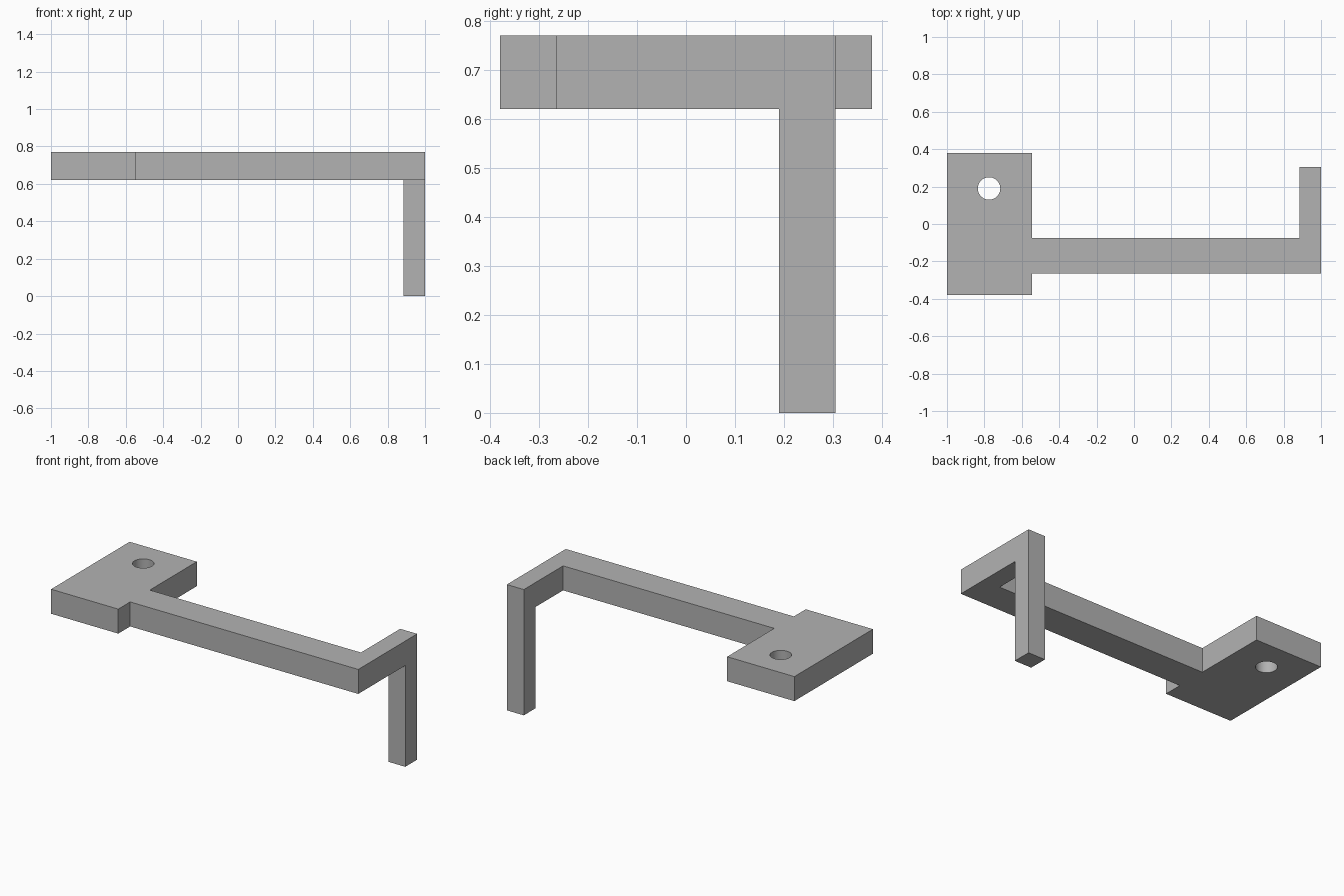
import bpy
import bmesh
import math

if "Cube" in bpy.data.objects:
    bpy.data.objects.remove(bpy.data.objects["Cube"], do_unlink=True)

BOTTOM, TOP = 0.62, 0.77

grey = bpy.data.materials.new("plain_grey")
grey.use_nodes = True
colour = (0.45, 0.45, 0.45, 1)
grey.diffuse_color = colour
grey.node_tree.nodes["Principled BSDF"].inputs["Base Color"].default_value = colour

# Bracket outline: mounting plate, long arm and short return at its end
outline = [(-1, -0.38), (-0.545, -0.38), (-0.545, -0.265), (1, -0.265),
           (1, 0.19), (0.885, 0.19), (0.885, -0.075), (-0.545, -0.075),
           (-0.545, 0.38), (-1, 0.38)]
bm = bmesh.new()
verts = [bm.verts.new((x, y, BOTTOM)) for x, y in outline]
body = bm.faces.new(verts)

# Square end of the return, from which the leg drops
corners = [bm.verts.new((x, 0.305, BOTTOM)) for x in (1, 0.885)]
leg_end = bm.faces.new([verts[4], corners[0], corners[1], verts[5]])


def extrude(faces, dz):
    """Extrude faces vertically, leaving the originals in place."""
    new = bmesh.ops.extrude_face_region(bm, geom=faces, use_keep_orig=True)["geom"]
    moved = [v for v in new if isinstance(v, bmesh.types.BMVert)]
    bmesh.ops.translate(bm, verts=moved, vec=(0, 0, dz))


extrude([body, leg_end], TOP - BOTTOM)
extrude([leg_end], -BOTTOM)
bm.faces.remove(leg_end)

# Merge coplanar pieces so only the true corners remain
bmesh.ops.remove_doubles(bm, verts=bm.verts[:], dist=0.0001)
bmesh.ops.dissolve_limit(bm, angle_limit=math.radians(1),
                         verts=bm.verts[:], edges=bm.edges[:])
bmesh.ops.recalc_face_normals(bm, faces=bm.faces[:])
mesh = bpy.data.meshes.new("bracket")
bm.to_mesh(mesh)
bm.free()
mesh.materials.append(grey)
bracket = bpy.data.objects.new("bracket", mesh)
bpy.context.collection.objects.link(bracket)

# Bolt hole through the plate
bpy.ops.mesh.primitive_cylinder_add(vertices=48, radius=0.06, depth=0.4,
                                    location=(-0.775, 0.19, (BOTTOM + TOP) / 2))
cutter = bpy.context.object
cutter.name = "hole_cutter"
cutter.hide_render = True
cutter.data.materials.append(grey)

hole = bracket.modifiers.new("bolt_hole", "BOOLEAN")
hole.operation = "DIFFERENCE"
hole.solver = "EXACT"
hole.object = cutter

bpy.ops.object.select_all(action="DESELECT")
bracket.select_set(True)
bpy.context.view_layer.objects.active = bracket
bpy.ops.object.modifier_apply(modifier=hole.name)
bpy.data.objects.remove(cutter, do_unlink=True)
bpy.ops.object.shade_smooth_by_angle(angle=math.radians(30))
